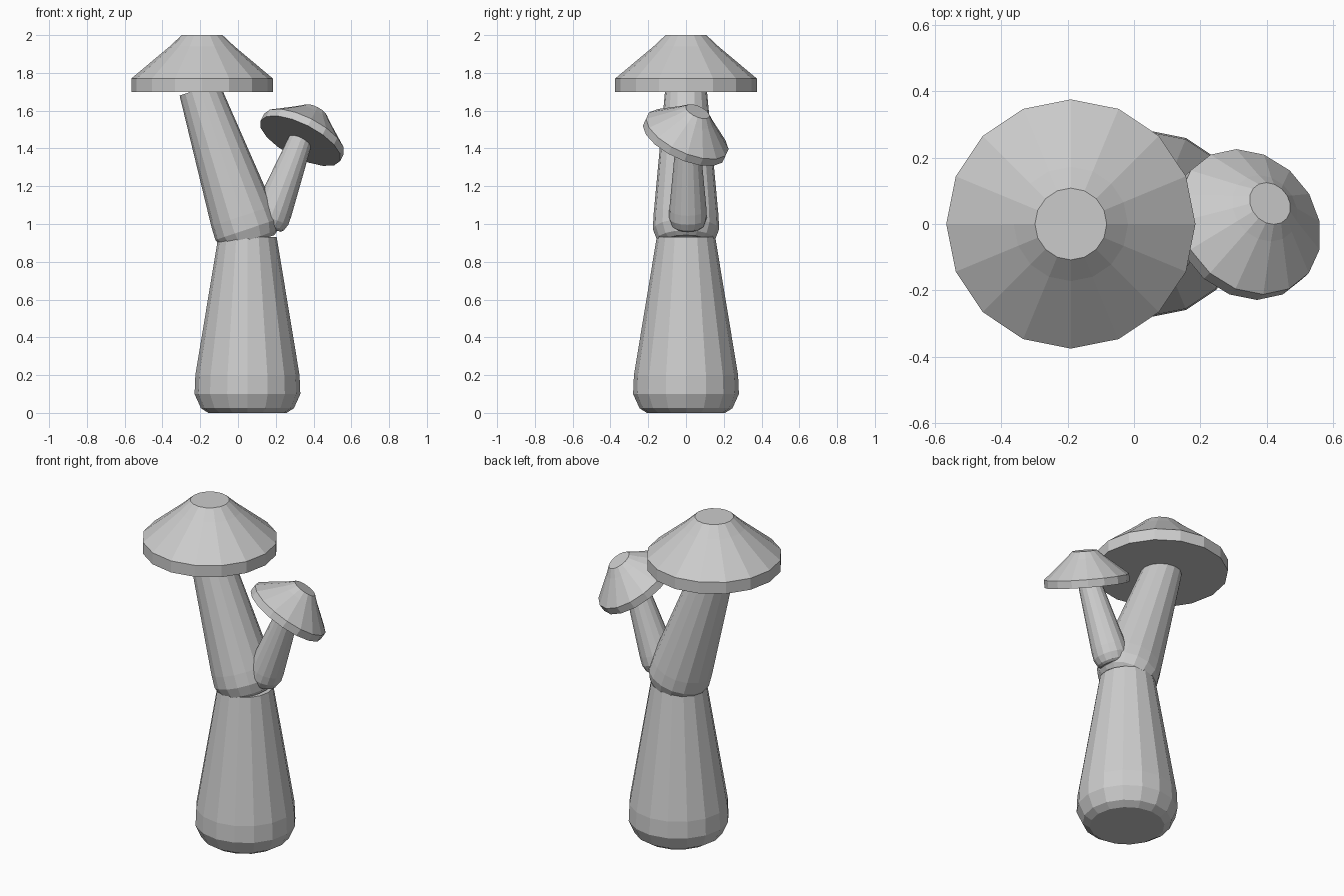
import bpy, bmesh, math
from mathutils import Vector, Matrix, Euler

if "Cube" in bpy.data.objects:
    bpy.data.objects.remove(bpy.data.objects["Cube"])

SIDES = 16
grey = bpy.data.materials.new("plain_grey")
grey.diffuse_color = (0.6, 0.6, 0.6, 1)
grey.use_nodes = True
grey.node_tree.nodes["Principled BSDF"].inputs["Base Color"].default_value = grey.diffuse_color


def lathe(name, profile, matrix):
    """Closed flat-shaded solid of revolution from (radius, height) points."""
    bm = bmesh.new()
    rings = []
    for r, h in profile:
        rings.append([bm.verts.new((r * math.cos(2 * math.pi * i / SIDES),
                                    r * math.sin(2 * math.pi * i / SIDES), h))
                      for i in range(SIDES)])
    for a, b in zip(rings, rings[1:]):
        for i in range(SIDES):
            j = (i + 1) % SIDES
            bm.faces.new((a[i], a[j], b[j], b[i]))
    bm.faces.new(rings[0][::-1])
    bm.faces.new(rings[-1])
    bm.transform(matrix)
    bmesh.ops.recalc_face_normals(bm, faces=bm.faces)
    mesh = bpy.data.meshes.new(name)
    bm.to_mesh(mesh)
    bm.free()
    mesh.materials.append(grey)
    obj = bpy.data.objects.new(name, mesh)
    bpy.context.collection.objects.link(obj)
    return obj


def stem(name, base, top, r_low, r_top, chamfer):
    """Tapered stem with a rounded foot, running from base to top."""
    base, top = Vector(base), Vector(top)
    axis = top - base
    length = axis.length
    profile = [(r_low * 0.74, 0), (r_low * 0.88, chamfer * 0.25),
               (r_low, chamfer), (r_low * 0.985, chamfer * 2), (r_top, length)]
    tilt = Euler((0, math.atan2(axis.x, axis.z), 0)).to_matrix().to_4x4()
    return lathe(name, profile, Matrix.Translation(base) @ tilt)


def cap(name, centre, tilt, size):
    """Mushroom cap with a flat underside and upright rim."""
    profile = [(0.375, 0), (0.375, 0.07), (0.172, 0.24), (0.108, 0.30)]
    profile = [(r * size, h * size) for r, h in profile]
    rot = Euler([math.radians(a) for a in tilt]).to_matrix().to_4x4()
    return lathe(name, profile, Matrix.Translation(centre) @ rot)


# Trunk and the two branching stems
stem("lower_stem", (0.05, 0, 0), (0.05, 0, 0.93), 0.28, 0.155, 0.1)
stem("upper_stem", (0.07, 0, 0.9), (-0.205, 0, 1.715), 0.175, 0.11, 0.075)
stem("small_stem", (0.155, 0.01, 0.985), (0.345, 0.01, 1.48), 0.1, 0.06, 0.05)

# Caps
cap("large_cap", (-0.19, 0, 1.70), (0, 0, 0), 1.0)
cap("small_cap", (0.33, -0.01, 1.44), (-22.3, 27, 0), 0.63)
